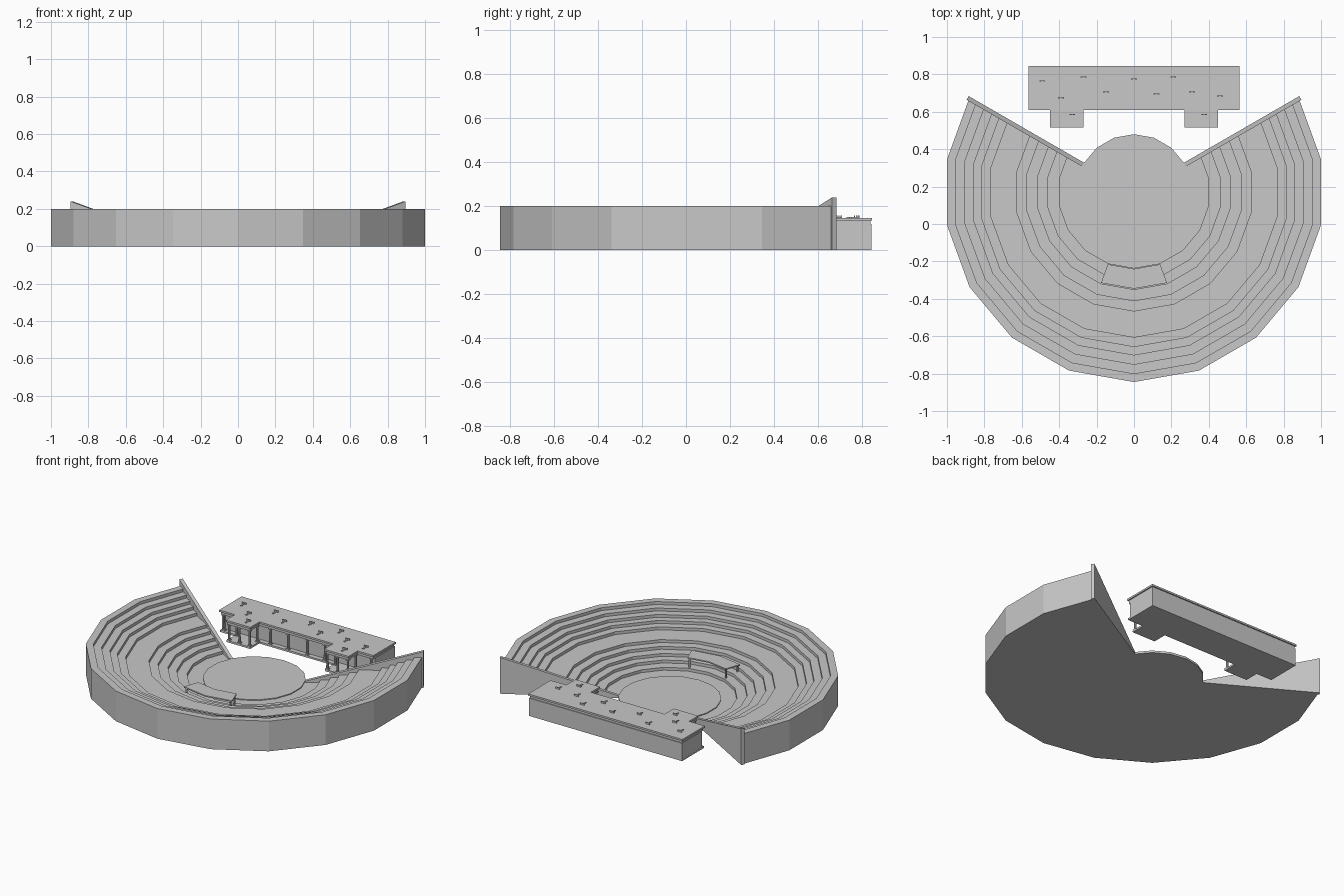
import bpy
import bmesh
from math import radians, sin, cos
from mathutils import Matrix, Vector

if "Cube" in bpy.data.objects:
    bpy.data.objects.remove(bpy.data.objects["Cube"])

stone = bpy.data.materials.new("grey_stone")
stone.use_nodes = True
GREY = (0.58, 0.58, 0.58, 1)
stone.diffuse_color = GREY
stone.node_tree.nodes["Principled BSDF"].inputs["Base Color"].default_value = GREY

CENTRE = Vector((0, 0.17, 0))  # centre of the seating arcs


def finish(name, bm):
    bmesh.ops.recalc_face_normals(bm, faces=bm.faces[:])
    mesh = bpy.data.meshes.new(name)
    bm.to_mesh(mesh)
    bm.free()
    mesh.materials.append(stone)
    obj = bpy.data.objects.new(name, mesh)
    bpy.context.collection.objects.link(obj)
    return obj


def loft(name, loops):
    """Join matching closed loops and cap both ends."""
    bm = bmesh.new()
    rows = [[bm.verts.new(p) for p in loop] for loop in loops]
    n = len(rows[0])
    for a, b in zip(rows, rows[1:]):
        for i in range(n):
            j = (i + 1) % n
            bm.faces.new((a[i], a[j], b[j], b[i]))
    bm.faces.new(rows[0])
    bm.faces.new(rows[-1])
    return finish(name, bm)


def sweep(name, profile, angles):
    """Turn a radius/height profile about the arc centre."""
    return loft(name, [[CENTRE + Vector((r * cos(radians(a)), r * sin(radians(a)), z))
                        for r, z in profile] for a in angles])


def prism(name, outline, z0, z1):
    return loft(name, [[(x, y, z) for x, y in outline] for z in (z0, z1)])


def box(name, x0, x1, y0, y1, z0, z1):
    return prism(name, [(x0, y0), (x1, y0), (x1, y1), (x0, y1)], z0, z1)


def column(name, x, y, z0, z1, r=0.008):
    bm = bmesh.new()
    bmesh.ops.create_cone(bm, cap_ends=True, segments=8, radius1=r, radius2=r * 0.85,
                          depth=z1 - z0, matrix=Matrix.Translation((x, y, (z0 + z1) / 2)))
    # square foot and capital
    for z in (z0 + 0.003, z1 - 0.003):
        bmesh.ops.create_cube(bm, size=1, matrix=Matrix.Translation((x, y, z))
                              @ Matrix.Diagonal((r * 2.6, r * 2.6, 0.006, 1)))
    return finish(name, bm)


# Stepped seating bowl with a wide walkway half way up
steps = [0.405, 0.467, 0.52, 0.58, 0.635, 0.775, 0.825, 0.87, 0.92, 0.97]
floor, rim = 0.008, 0.2
rise = (rim - floor) / len(steps)
profile = [(0.31, 0), (0.31, floor)]
for i, r in enumerate(steps):
    profile += [(r, floor + i * rise), (r, floor + (i + 1) * rise)]
profile += [(1.015, rim), (1.015, 0)]
sweep("seating_bowl", profile, range(-210, 31, 20))

# Round performance floor
disc = [(0.31 * cos(radians(a)), 0.17 + 0.31 * sin(radians(a))) for a in range(-90, 270, 20)]
prism("orchestra_floor", disc, 0, 0.014)

# Sloping walls closing both ends of the bowl
along = Vector((cos(radians(30)), sin(radians(30)), 0))
across = Vector((-along.y, along.x, 0))
for side, label in ((1, "left"), (-1, "right")):
    loops = []
    for t in (0.003, -0.02):
        loop = [CENTRE + along * r + across * t + Vector((0, 0, z))
                for r, z in ((0.31, 0), (1.022, 0), (1.022, 0.24), (0.31, 0.015))]
        loops.append([(side * p.x, p.y, p.z) for p in loop])
    loft(label + "_end_wall", loops)

# Canopy over the front seats, on corner posts
sweep("canopy_roof", [(0.41, 0.088), (0.41, 0.096), (0.516, 0.096), (0.516, 0.088)],
      (-110, -90, -70))
for a in (-108.5, -71.5):
    for r in (0.42, 0.505):
        x, y = r * cos(radians(a)), 0.17 + r * sin(radians(a))
        box("canopy_post", x - 0.004, x + 0.004, y - 0.004, y + 0.004, 0.008, 0.09)


def stage_outline(inset):
    """Long block with two forward wings."""
    half = [(0.27 + inset, 0.61 + inset), (0.27 + inset, 0.515 + inset),
            (0.45 - inset, 0.515 + inset), (0.45 - inset, 0.61 + inset),
            (0.565 - inset, 0.61 + inset), (0.565 - inset, 0.845 - inset)]
    return half + [(-x, y) for x, y in reversed(half)]


# Stage building: plinth, hall, beam course and roof slab
prism("stage_plinth", stage_outline(0.004), 0, 0.012)
box("stage_hall", -0.56, 0.56, 0.645, 0.842, 0, 0.118)
prism("stage_beam", stage_outline(0.008), 0.116, 0.134)
prism("stage_roof", stage_outline(0), 0.134, 0.146)

# Columns along the front and under the wings
for side in (1, -1):
    for x in (0.07, 0.2, 0.54):
        column("front_column", side * x, 0.625, 0.012, 0.118)
    for x in (0.285, 0.36, 0.435):
        column("wing_column", side * x, 0.53, 0.012, 0.118)
    for x in (0.285, 0.435):
        column("wing_back_column", side * x, 0.61, 0.012, 0.118)
    box("hall_end_wall", side * 0.545, side * 0.56, 0.632, 0.65, 0, 0.118)

# Small tilted fragments lying on the roof
spots = [(-0.49, 0.75), (-0.27, 0.77), (0, 0.76), (0.21, 0.77), (-0.39, 0.66), (-0.15, 0.69),
         (0.12, 0.68), (0.31, 0.69), (0.46, 0.67), (-0.33, 0.57), (0.375, 0.57)]
for x, y in spots:
    for w, y0, y1, top in ((0.005, -0.02, 0.015, 0.15), (0.015, 0.012, 0.018, 0.157)):
        box("roof_fragment", x - w, x + w, y + y0, y + y1, 0.145, top)
